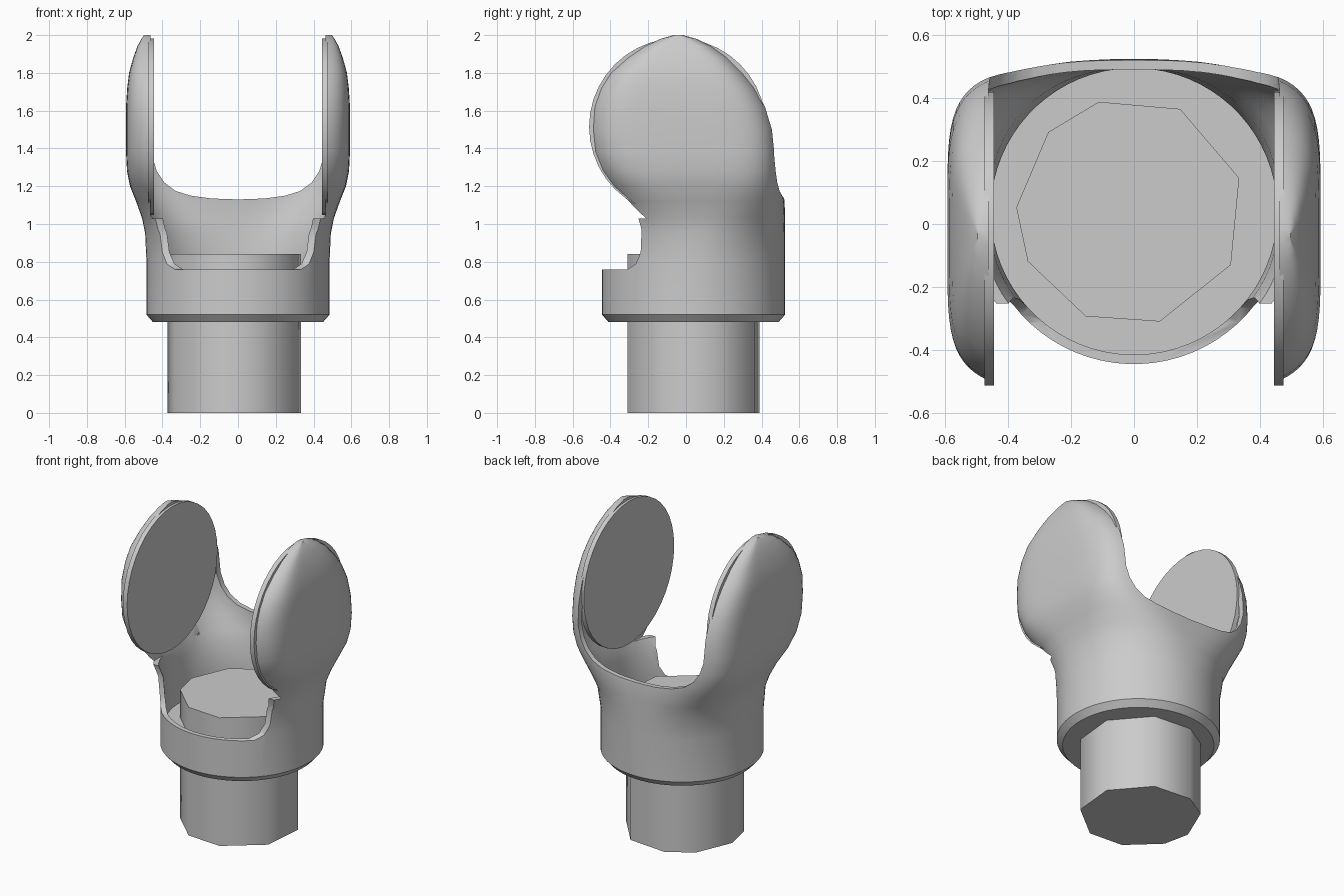
import bpy, bmesh, math
from mathutils import Matrix

cube = bpy.data.objects.get("Cube")
if cube:
    bpy.data.objects.remove(cube, do_unlink=True)

grey = bpy.data.materials.new("plain grey")
grey.use_nodes = True
GREY = (0.6, 0.6, 0.6, 1)
grey.diffuse_color = GREY
grey.node_tree.nodes["Principled BSDF"].inputs["Base Color"].default_value = GREY


def add_object(name, bm):
    bmesh.ops.recalc_face_normals(bm, faces=bm.faces)
    mesh = bpy.data.meshes.new(name)
    bm.to_mesh(mesh)
    bm.free()
    obj = bpy.data.objects.new(name, mesh)
    obj.data.materials.append(grey)
    bpy.context.collection.objects.link(obj)
    return obj


def select(obj):
    bpy.ops.object.select_all(action='DESELECT')
    obj.select_set(True)
    bpy.context.view_layer.objects.active = obj


def loft(name, rings):
    """Closed solid through a list of equally sized point rings."""
    bm = bmesh.new()
    loops = [[bm.verts.new(p) for p in ring] for ring in rings]
    n = len(loops[0])
    for a, b in zip(loops, loops[1:]):
        for i in range(n):
            j = (i + 1) % n
            bm.faces.new((a[i], a[j], b[j], b[i]))
    bm.faces.new(loops[0])
    bm.faces.new(loops[-1])
    return add_object(name, bm)


def carve(target, cutter):
    cutter.hide_render = True
    mod = target.modifiers.new("carve", 'BOOLEAN')
    mod.operation, mod.solver, mod.object = 'DIFFERENCE', 'EXACT', cutter
    select(target)
    bpy.ops.object.modifier_apply(modifier=mod.name)
    bpy.data.objects.remove(cutter, do_unlink=True)


def section(z, half_x, front, back, power, inset=0, steps=72):
    """Rounded section between a circle (power 2) and a square."""
    cy, hy, hx = (front + back) / 2, (back - front) / 2 - inset, half_x - inset
    ring = []
    for i in range(steps):
        a = math.tau * (i + 0.5) / steps
        c, s = math.cos(a), math.sin(a)
        ring.append((math.copysign(abs(c) ** (2 / power), c) * hx,
                     cy + math.copysign(abs(s) ** (2 / power), s) * hy, z))
    return ring


# Body sections: height, half width, front, back, squareness
BODY = [
    (0.48, 0.45, -0.41, 0.49, 2), (0.52, 0.485, -0.445, 0.525, 2),
    (0.80, 0.485, -0.445, 0.525, 2), (0.95, 0.492, -0.43, 0.525, 2.2),
    (1.03, 0.508, -0.42, 0.525, 2.6), (1.12, 0.54, -0.42, 0.522, 3.2),
    (1.20, 0.572, -0.45, 0.51, 4), (1.28, 0.588, -0.485, 0.503, 4.6),
    (1.38, 0.593, -0.517, 0.498, 5), (1.50, 0.593, -0.53, 0.487, 5),
    (1.62, 0.593, -0.52, 0.45, 5), (1.72, 0.587, -0.483, 0.395, 5),
    (1.80, 0.577, -0.43, 0.33, 5), (1.88, 0.555, -0.34, 0.25, 5),
    (1.94, 0.533, -0.25, 0.165, 5), (1.98, 0.512, -0.155, 0.075, 5),
    (2.0, 0.498, -0.07, -0.01, 5)]
yoke = loft("yoke_shell", [section(*row) for row in BODY])

# Hollow inside, leaving a thin wall and a floor
hollow = [row for row in BODY if 0.8 <= row[0] < 1.97]
hollow.insert(0, (0.66,) + hollow[0][1:])
carve(yoke, loft("hollow_cutter", [section(*row, inset=0.03) for row in hollow]))

# U-shaped gap between the ears, with the low rim of the back wall
half_gap = [(0, 1.13), (0.14, 1.135), (0.25, 1.15), (0.33, 1.175), (0.39, 1.22),
            (0.43, 1.28), (0.455, 1.36), (0.462, 1.6), (0.462, 2.2)]
gap = [(-x, z) for x, z in reversed(half_gap[1:])] + half_gap
carve(yoke, loft("gap_cutter", [[(x, y, z) for x, z in gap] for y in (-0.9, 0.9)]))

# Open front between the ears
opening = [(-0.462, 1.03), (0.462, 1.03), (0.462, 1.9), (-0.462, 1.9)]
carve(yoke, loft("opening_cutter", [[(x, y, z) for x, z in opening] for y in (-0.9, 0.25)]))

# Front notch above the cup rim and below the round ears
notch = [(-0.9, 0.76), (-0.31, 0.76), (-0.265, 0.79), (-0.24, 0.85), (-0.235, 0.97),
         (-0.255, 1.04), (-0.31, 1.09), (-0.38, 1.135), (-0.44, 1.195), (-0.49, 1.28),
         (-0.53, 1.4), (-0.9, 1.4)]
carve(yoke, loft("notch_cutter", [[(x, y, z) for y, z in notch] for x in (-0.9, 0.9)]))
select(yoke)
bpy.ops.object.shade_smooth_by_angle(angle=math.radians(35))

# Flat round pads on the inside of the ears
for side, name in ((1, "left_ear_pad"), (-1, "right_ear_pad")):
    bm = bmesh.new()
    bmesh.ops.create_cone(
        bm, cap_ends=True, segments=40, radius1=0.468, radius2=0.468, depth=0.03,
        matrix=Matrix.Translation((side * 0.46, -0.045, 1.515))
        @ Matrix.Rotation(math.pi / 2, 4, 'Y'))
    pad = add_object(name, bm)
    select(pad)
    bpy.ops.object.shade_smooth_by_angle(angle=math.radians(35))

# Uneven nine-sided peg through the cup floor
corners = [math.radians(a) for a in (17, 64, 106, 136, 178, 206, 247, 285, 332)]
peg = loft("peg", [[(-0.012 + 0.362 * math.cos(a), 0.04 + 0.362 * math.sin(a), z)
                    for a in corners] for z in (0, 0.84)])
select(peg)
bpy.ops.object.shade_smooth_by_angle(angle=math.radians(50))
